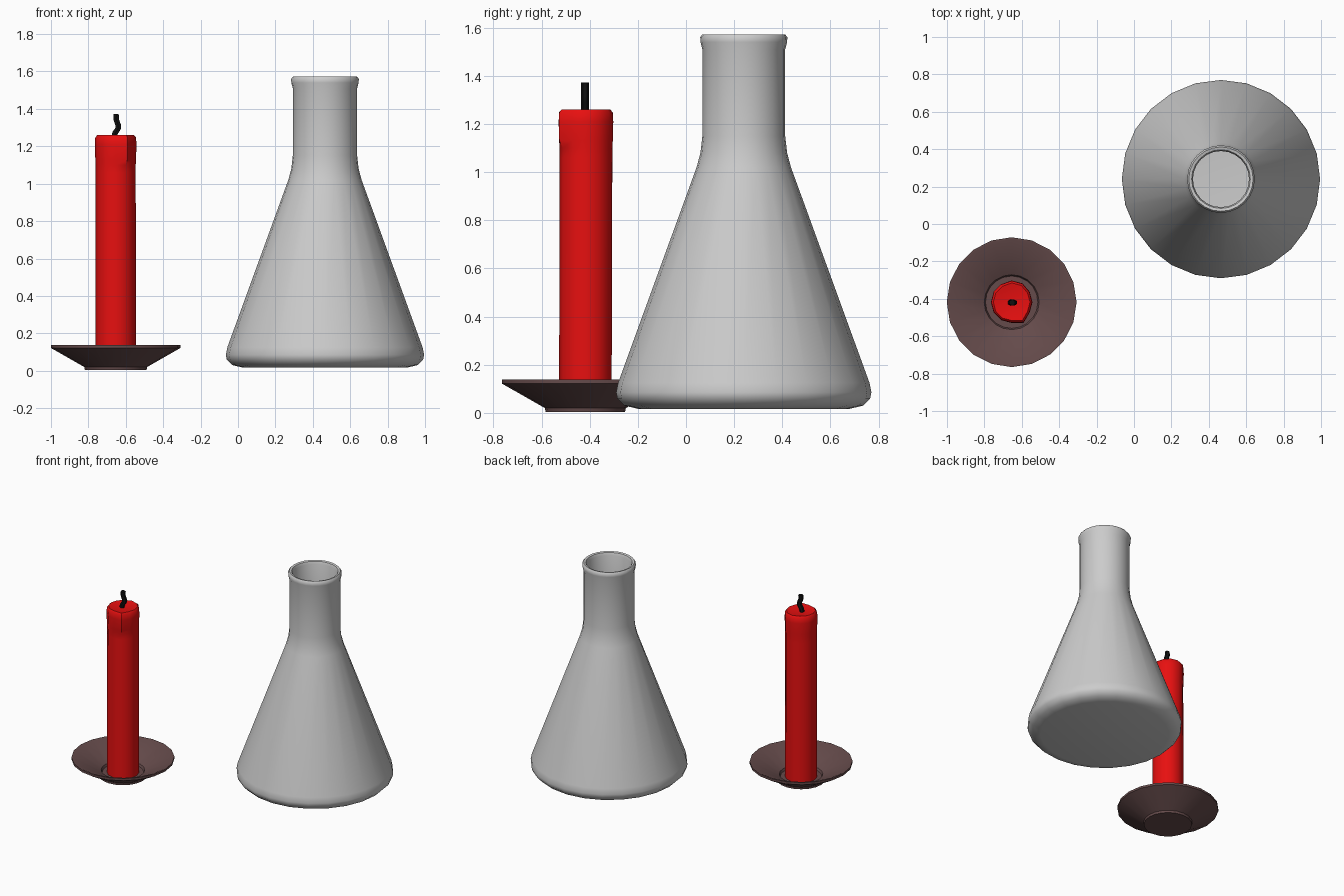
import bpy, bmesh, math

if "Cube" in bpy.data.objects:
    bpy.data.objects.remove(bpy.data.objects["Cube"])

def material(name, rgb):
    m = bpy.data.materials.new(name)
    m.diffuse_color = (*rgb, 1)
    m.use_nodes = True
    m.node_tree.nodes["Principled BSDF"].inputs["Base Color"].default_value = m.diffuse_color
    return m

def lathe(name, profile, centre, sides, angle=35, mat=None, bulge=None):
    """Revolve (radius, z) points around a vertical axis; radius 0 makes a pole."""
    bm = bmesh.new()
    rings = []
    for r, z in profile:
        if r == 0:
            rings.append([bm.verts.new((0, 0, z))] * sides)
            continue
        ring = []
        for i in range(sides):
            a = 2 * math.pi * i / sides
            rr = r + (bulge(i, z) if bulge else 0)
            ring.append(bm.verts.new((rr * math.cos(a), rr * math.sin(a), z)))
        rings.append(ring)
    for lo, hi in zip(rings, rings[1:]):
        for i in range(sides):
            j = (i + 1) % sides
            quad = (lo[i], lo[j], hi[j], hi[i])
            bm.faces.new(list(dict.fromkeys(quad)))
    bmesh.ops.recalc_face_normals(bm, faces=bm.faces)
    me = bpy.data.meshes.new(name)
    bm.to_mesh(me)
    bm.free()
    ob = bpy.data.objects.new(name, me)
    ob.location = (*centre, 0)
    bpy.context.collection.objects.link(ob)
    if mat:
        me.materials.append(mat)
    smooth(ob, angle)
    return ob

def smooth(ob, angle):
    bpy.ops.object.select_all(action='DESELECT')
    ob.select_set(True)
    bpy.context.view_layer.objects.active = ob
    bpy.ops.object.shade_smooth_by_angle(angle=math.radians(angle))

# Conical flask: outer wall, rolled lip, inner wall and floor
lathe("flask", [
    (0, 0.017), (0.44, 0.017), (0.495, 0.03), (0.525, 0.06), (0.53, 0.085), (0.522, 0.125),
    (0.196, 1.02), (0.18, 1.08), (0.172, 1.15), (0.172, 1.51), (0.18, 1.54),
    (0.181, 1.56), (0.172, 1.572), (0.157, 1.568), (0.15, 1.55), (0.15, 1.15),
    (0.158, 1.08), (0.174, 1.02), (0.50, 0.125), (0.505, 0.085), (0.47, 0.05),
    (0.42, 0.04), (0, 0.04)], (0.465, 0.24), 24, 50)

# Candle dish: shallow foot, flared bowl and central well
brown = material("dish_brown", (0.13, 0.07, 0.07))
red = material("wax_red", (0.8, 0.005, 0.005))
black = material("wick_black", (0.005, 0.005, 0.005))
C = (-0.654, -0.418)
lathe("candle_dish", [
    (0, 0.004), (0.165, 0.004), (0.168, 0.02), (0.347, 0.122), (0.347, 0.138),
    (0.335, 0.138), (0.147, 0.042), (0.14, 0.025), (0, 0.025)], C, 20, 30, brown)

# Candle: slim column with wax runs near the top
def wax_runs(i, z):
    if z > 1.1 and i == 10:
        return 0.016
    if z > 1.05 and i in (2, 3):
        return 0.005
    return 0.0

lathe("candle", [
    (0, 0.025), (0.109, 0.025), (0.107, 1.06), (0.107, 1.10), (0.109, 1.13), (0.111, 1.21),
    (0.109, 1.248), (0.098, 1.26), (0.06, 1.253), (0, 1.25)], C, 12, 40, red, wax_runs)

# Wick: bent thin tube
curve = bpy.data.curves.new("wick_path", 'CURVE')
curve.dimensions = '3D'
curve.bevel_depth = 0.017
curve.bevel_resolution = 1
curve.use_fill_caps = True
sp = curve.splines.new('POLY')
path = [(-0.006, 1.245), (-0.004, 1.27), (0.013, 1.295), (0.013, 1.315), (0.002, 1.345), (0.004, 1.372)]
sp.points.add(len(path) - 1)
for p, (x, z) in zip(sp.points, path):
    p.co = (C[0] + x, C[1] - 0.002, z, 1)
wick = bpy.data.objects.new("wick", curve)
bpy.context.collection.objects.link(wick)
curve.materials.append(black)
bpy.ops.object.select_all(action='DESELECT')
wick.select_set(True)
bpy.context.view_layer.objects.active = wick
bpy.ops.object.convert(target='MESH')
smooth(bpy.context.view_layer.objects.active, 40)
